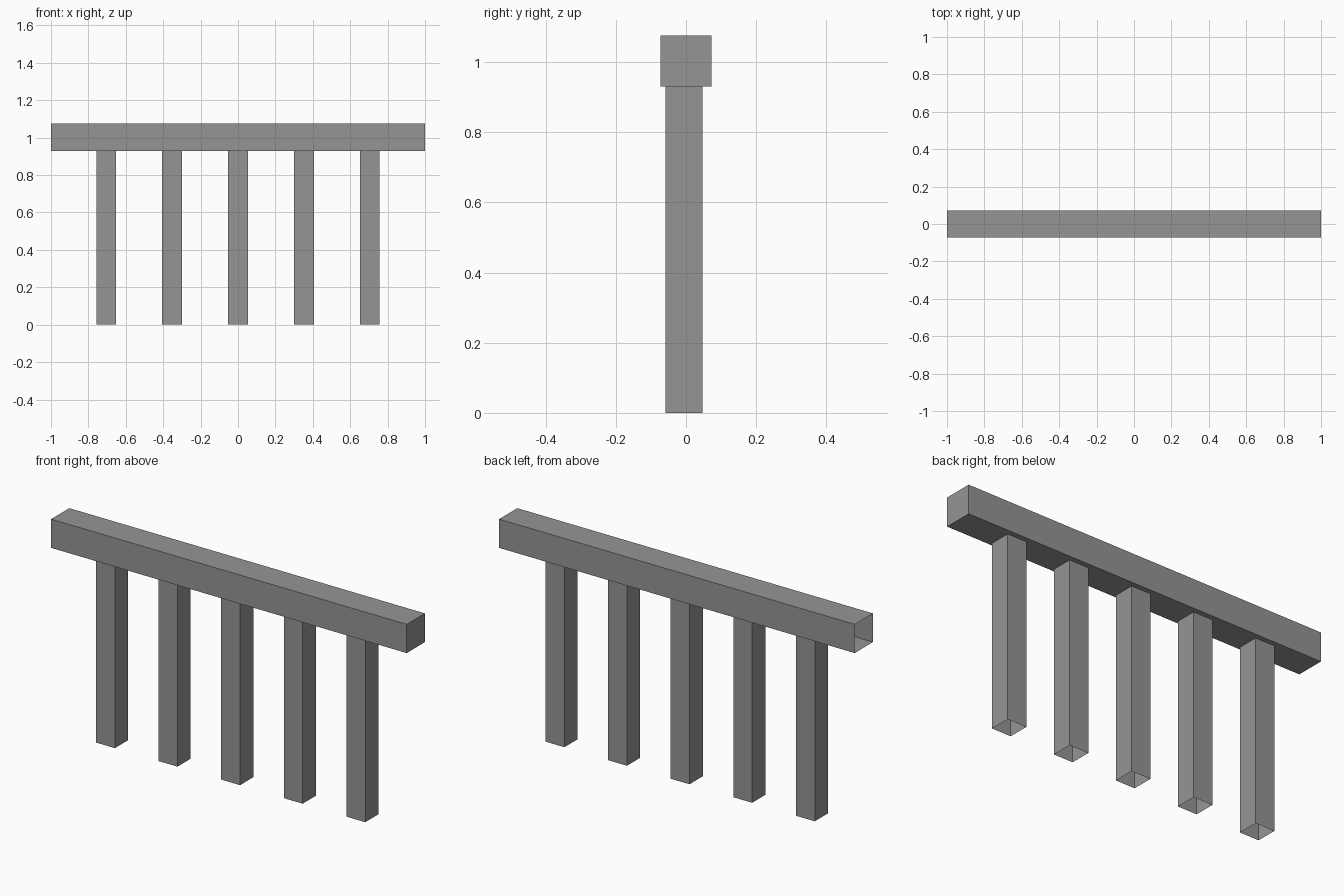
import bpy
import bmesh
from mathutils import Matrix, Vector

cube = bpy.data.objects.get("Cube")
if cube:
    bpy.data.objects.remove(cube, do_unlink=True)

grey = bpy.data.materials.new("mid_grey")
grey.use_nodes = True
colour = (0.3, 0.3, 0.3, 1)
grey.diffuse_color = colour
grey.node_tree.nodes["Principled BSDF"].inputs["Base Color"].default_value = colour


def open_box(name, size, centre, open_dirs):
    """Thin-walled box without the faces that point along open_dirs."""
    bm = bmesh.new()
    bmesh.ops.create_cube(bm, size=1, matrix=Matrix.Translation(centre) @ Matrix.Diagonal((*size, 1)))
    bm.normal_update()
    gone = [f for f in bm.faces if any(f.normal.dot(Vector(d)) > 0.9 for d in open_dirs)]
    bmesh.ops.delete(bm, geom=gone, context='FACES')
    mesh = bpy.data.meshes.new(name)
    bm.to_mesh(mesh)
    bm.free()
    mesh.materials.append(grey)
    obj = bpy.data.objects.new(name, mesh)
    bpy.context.collection.objects.link(obj)
    return obj


beam_width = 0.146
post_width = 0.106
post_height = 0.93
post_spacing = 0.352

# Top beam, hollow and open at its -x end
open_box("top_beam", (2, beam_width, beam_width),
         (0, 0, post_height + beam_width / 2), [(-1, 0, 0)])

# Five hollow posts, open at the foot and butted against the beam
for i in range(5):
    open_box(f"post_{i + 1}", (post_width, post_width, post_height),
             ((i - 2) * post_spacing, -0.006, post_height / 2),
             [(0, 0, -1), (0, 0, 1)])
